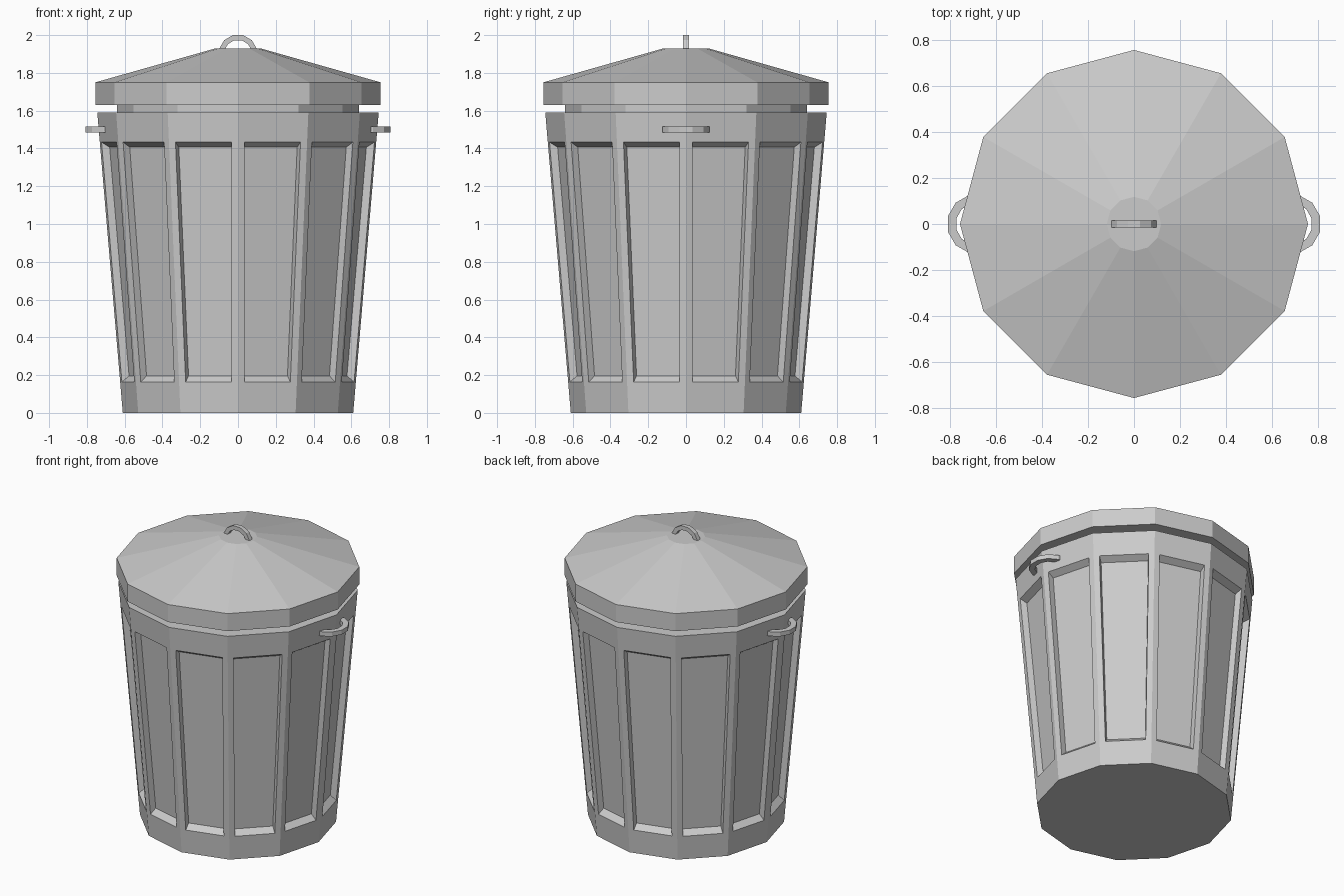
import bpy, bmesh
from math import cos, sin, radians
from mathutils import Vector

if "Cube" in bpy.data.objects:
    bpy.data.objects.remove(bpy.data.objects["Cube"])

SIDES = 12


def finish(name, bm):
    bmesh.ops.remove_doubles(bm, verts=bm.verts, dist=1e-5)
    bmesh.ops.recalc_face_normals(bm, faces=bm.faces)
    mesh = bpy.data.meshes.new(name)
    bm.to_mesh(mesh)
    bm.free()
    obj = bpy.data.objects.new(name, mesh)
    bpy.context.collection.objects.link(obj)
    return obj


def polar(r, z, k):
    a = radians(k * 360 / SIDES)
    return Vector((r * cos(a), r * sin(a), z))


def face(bm, pts):
    return bm.faces.new([bm.verts.new(p) for p in pts])


def lathe(bm, profile):
    for (r0, z0), (r1, z1) in zip(profile, profile[1:]):
        for k in range(SIDES):
            face(bm, [polar(r0, z0, k), polar(r0, z0, k + 1),
                      polar(r1, z1, k + 1), polar(r1, z1, k)])


def cap(bm, r, z):
    face(bm, [polar(r, z, k) for k in range(SIDES)])


# Tapered body with a recessed panel in each side
R0, R1, H = 0.61, 0.745, 1.59
PANEL_LOW, PANEL_HIGH, MARGIN, DEPTH, SHRINK = 0.163, 1.433, 0.036, 0.04, 0.953
bm = bmesh.new()
for k in range(SIDES):
    corners = [polar(R0, 0, k), polar(R0, 0, k + 1), polar(R1, H, k + 1), polar(R1, H, k)]
    normal = (corners[1] - corners[0]).cross(corners[3] - corners[0]).normalized()
    outer = []
    for z, order in ((PANEL_LOW, (0, 1)), (PANEL_HIGH, (1, 0))):
        r = R0 + (R1 - R0) * z / H
        ends = [polar(r, z, k), polar(r, z, k + 1)]
        along = (ends[1] - ends[0]).normalized() * MARGIN
        ends = [ends[0] + along, ends[1] - along]
        outer += [ends[i] for i in order]
    centre = sum(outer, Vector()) / 4
    inner = [centre + (p - centre) * SHRINK - normal * DEPTH for p in outer]
    for a, b in ((corners, outer), (outer, inner)):
        for i in range(4):
            j = (i + 1) % 4
            face(bm, [a[i], a[j], b[j], b[i]])
    face(bm, inner)
cap(bm, R0, 0)
# Flat rim and the narrow neck under the lid
lathe(bm, [(R1, H), (0.64, H), (0.64, 1.63)])
cap(bm, 0.64, 1.63)
finish("bin_body", bm)

# Lid: underside lip, vertical rim, shallow cone and flat centre
bm = bmesh.new()
lathe(bm, [(0.64, 1.63), (0.755, 1.63), (0.755, 1.75), (0.118, 1.93)])
cap(bm, 0.118, 1.93)
finish("lid", bm)


# Handles: faceted arcs with a rectangular section
def arc_handle(name, origin, out, side, r_out, r_in, half):
    origin, out, side = Vector(origin), Vector(out), Vector(side)
    up = out.cross(side) * half
    bm = bmesh.new()
    rings = []
    for deg in range(-105, 106, 30):
        d = out * cos(radians(deg)) + side * sin(radians(deg))
        rings.append([bm.verts.new(origin + d * r + up * s)
                      for r, s in ((r_out, -1), (r_out, 1), (r_in, 1), (r_in, -1))])
    for a, b in zip(rings, rings[1:]):
        for i in range(4):
            j = (i + 1) % 4
            bm.faces.new([a[i], a[j], b[j], b[i]])
    bm.faces.new(rings[0])
    bm.faces.new(rings[-1])
    return finish(name, bm)


for s, label in ((1, "right"), (-1, "left")):
    arc_handle(label + "_handle", (s * 0.682, 0, 1.50), (s, 0, 0), (0, 1, 0), 0.13, 0.092, 0.015)
arc_handle("lid_handle", (0, 0, 1.90), (0, 0, 1), (1, 0, 0), 0.1035, 0.075, 0.015)
